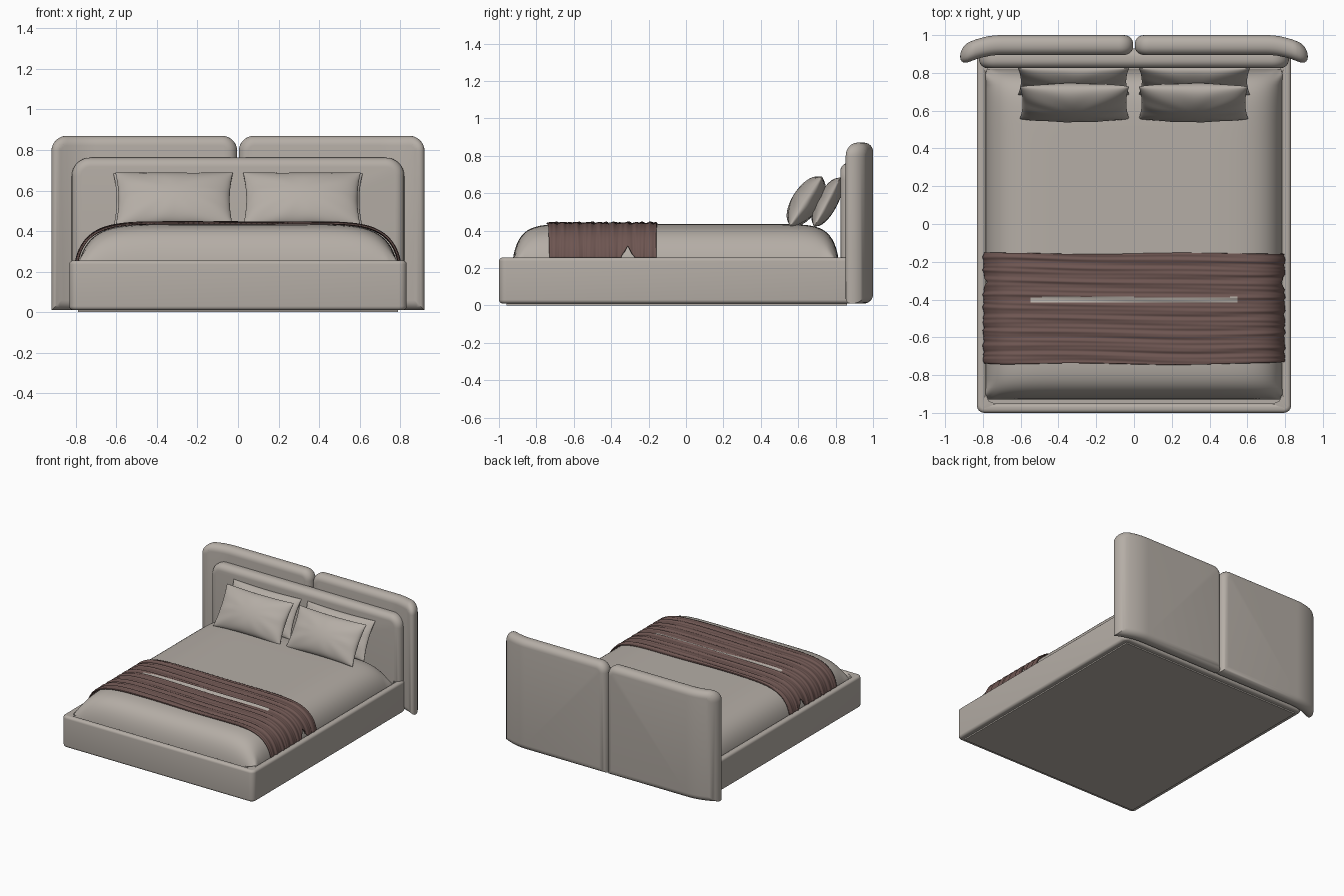
import bpy, bmesh, math
from mathutils import Vector, Matrix

if "Cube" in bpy.data.objects:
    bpy.data.objects.remove(bpy.data.objects["Cube"])


def material(name, rgb):
    m = bpy.data.materials.new(name)
    m.diffuse_color = (*rgb, 1)
    m.use_nodes = True
    m.node_tree.nodes["Principled BSDF"].inputs["Base Color"].default_value = m.diffuse_color
    return m


FABRIC = material("warm grey fabric", (0.46, 0.42, 0.38))
BROWN = material("brown throw", (0.155, 0.092, 0.083))


def finish(bm, name, mats=(FABRIC,), angle=40):
    bmesh.ops.recalc_face_normals(bm, faces=bm.faces[:])
    me = bpy.data.meshes.new(name)
    bm.to_mesh(me)
    bm.free()
    for m in mats:
        me.materials.append(m)
    ob = bpy.data.objects.new(name, me)
    bpy.context.collection.objects.link(ob)
    bpy.ops.object.select_all(action='DESELECT')
    ob.select_set(True)
    bpy.context.view_layer.objects.active = ob
    bpy.ops.object.shade_smooth_by_angle(angle=math.radians(angle))
    return ob


def box(lo, hi):
    bm = bmesh.new()
    bmesh.ops.create_cube(bm, size=1)
    lo, hi = Vector(lo), Vector(hi)
    for v in bm.verts:
        v.co = Vector([(lo[i] + hi[i]) / 2 + v.co[i] * (hi[i] - lo[i]) for i in range(3)])
    return bm


def bevel(bm, edges, width, seg):
    bmesh.ops.bevel(bm, geom=edges, offset=width, segments=seg, profile=0.5, affect='EDGES')


def cushion(lo, hi, corner, edge):
    """Upholstered slab facing y: rounded top corners, then rounded front and back rims."""
    bm = box(lo, hi)
    top = [e for e in bm.edges if abs(e.verts[0].co.y - e.verts[1].co.y) > 1e-4
           and e.verts[0].co.z > hi[2] - 1e-4]
    bevel(bm, top, corner, 8)
    bm.edges.ensure_lookup_table()
    rim = [e for e in bm.edges if abs(e.verts[0].co.y - e.verts[1].co.y) < 1e-4]
    bevel(bm, rim, edge, 6)
    return bm


def surface(nu, nv, fn, bm=None):
    """Grid of nu x nv cells, fn(s, t) with s and t from -1 to 1."""
    bm = bm or bmesh.new()
    g = [[bm.verts.new(fn(2 * i / nu - 1, 2 * j / nv - 1)) for j in range(nv + 1)]
         for i in range(nu + 1)]
    for i in range(nu):
        for j in range(nv):
            bm.faces.new((g[i][j], g[i + 1][j], g[i + 1][j + 1], g[i][j + 1]))
    return bm


# Headboard: two back panels whose outer ends curl forward
for side, label in ((-1, "left"), (1, "right")):
    bm = cushion((0.004, 0.895, 0.01), (0.92, 1.0, 0.87), 0.075, 0.048)
    for k in range(10):
        x = 0.70 + 0.02 * k
        bmesh.ops.bisect_plane(bm, geom=bm.verts[:] + bm.edges[:] + bm.faces[:],
                               plane_co=(x, 0, 0), plane_no=(1, 0, 0))
    for v in bm.verts:
        v.co.y -= 0.06 * (max(0, v.co.x - 0.70) / 0.22) ** 2
        v.co.x *= side
    finish(bm, label + "_headboard_panel")

# Inner headboard cushion
finish(cushion((-0.82, 0.825, 0.03), (0.82, 0.93, 0.762), 0.09, 0.045), "inner_headboard")

# Bed frame: rounded tray with a recess for the mattress
bm = box((-0.832, -1.0, 0.01), (0.832, 0.90, 0.256))
top = max(bm.faces, key=lambda f: f.calc_center_median().z)
upright = [e for e in bm.edges if abs(e.verts[0].co.z - e.verts[1].co.z) > 0.1]
bevel(bm, upright, 0.04, 6)
top = max(bm.faces, key=lambda f: f.calc_center_median().z)
bmesh.ops.inset_region(bm, faces=[top], thickness=0.05)
for v in top.verts:
    v.co.z = 0.256
low = bmesh.ops.extrude_face_region(bm, geom=[top])
for v in low["geom"]:
    if isinstance(v, bmesh.types.BMVert):
        v.co.z = 0.16
if top.is_valid:
    bm.faces.remove(top)
rims = [e for e in bm.edges if len(e.link_faces) == 2 and e.calc_face_angle(0) > 1.0
        and abs(e.verts[0].co.z - e.verts[1].co.z) < 1e-4
        and abs(e.verts[0].co.z - 0.16) > 0.01]
bevel(bm, rims, 0.02, 5)
finish(bm, "bed_frame")

# Base plate under the frame
finish(box((-0.79, -0.96, 0.0), (0.79, 0.86, 0.03)), "base_plate")


# Mattress: domed sheet with folds at the corners
def mattress(s, t):
    u, v = math.sin(math.pi / 2 * s), math.sin(math.pi / 2 * t)
    fx = math.sqrt(max(0, 1 - abs(u) ** 8))
    fy = math.sqrt(max(0, 1 - abs(v) ** 14))
    z = 0.18 + 0.255 * fx * fy
    near = max(0, abs(u) - 0.9) * max(0, abs(v) - 0.9) * 100
    z += 0.05 * near * abs(math.sin(8 * (abs(s) - abs(t))) + 0.4)
    return (0.79 * u, -0.055 + 0.875 * v, z)


finish(surface(64, 64, mattress), "mattress", angle=60)


# Throw blanket: ribbed band draped over the mattress
def throw(s, t):
    y = -0.448 + 0.292 * t
    s *= 0.935 - 0.10 * max(0, 1 - abs(y + 0.31) / 0.035)
    u = math.sin(math.pi / 2 * s)
    f = math.sqrt(max(0, 1 - abs(u) ** 8))
    r = (math.sin(95 * y + 1.2 * math.sin(3 * u)) + 0.7 * math.sin(161 * y + 2 * math.sin(2 * u + 1))
         + 0.5 * math.sin(260 * y + 3 * u))
    edge = abs(u) ** 12
    h = 0.0028 * r
    y += 0.006 * edge * math.sin(40 * y) + 0.004 * math.sin(5 * u) * t
    return ((0.803 + h * edge) * u, y, 0.2 + (0.243 + h) * f)


bm = surface(90, 110, throw)
for f in bm.faces:   # pale slit showing the sheet
    c = f.calc_center_median()
    if abs(c.x) < 0.55 and -0.417 < c.y < -0.387:
        f.material_index = 1
ob = finish(bm, "throw_blanket", (BROWN, FABRIC), 60)
mod = ob.modifiers.new("thickness", 'SOLIDIFY')
mod.thickness = 0.008
mod.offset = -1


# Pillows: two front and two back, leaning on the headboard
def pillow(name, centre, w, h, d, tilt, phase):
    m = Matrix.Translation(centre) @ Matrix.Rotation(-math.radians(tilt), 4, 'X')
    bm = bmesh.new()
    for face in (-1, 1):
        def shape(s, t):
            u, v = math.sin(math.pi / 2 * s), math.sin(math.pi / 2 * t)
            bulge = max(0, (1 - u ** 2) * (1 - v ** 2)) ** 0.5
            fold = math.sin(9 * math.atan2(v, u) + phase + 2 * u) * (u * u + v * v) * 0.05
            y = face * d * bulge * (1 + fold)
            return m @ Vector((w * u * (1 - 0.055 * (1 - v * v)), y,
                               h * v * (1 - 0.05 * (1 - u * u))))
        surface(36, 28, shape, bm)
    bmesh.ops.remove_doubles(bm, verts=bm.verts[:], dist=1e-5)
    finish(bm, name, angle=70)


for side, label in ((-1, "left"), (1, "right")):
    pillow(label + "_front_pillow", (0.315 * side, 0.642, 0.556), 0.29, 0.158, 0.075, 33, side)
    pillow(label + "_back_pillow", (0.32 * side, 0.755, 0.552), 0.295, 0.15, 0.055, 28, 2 + side)
